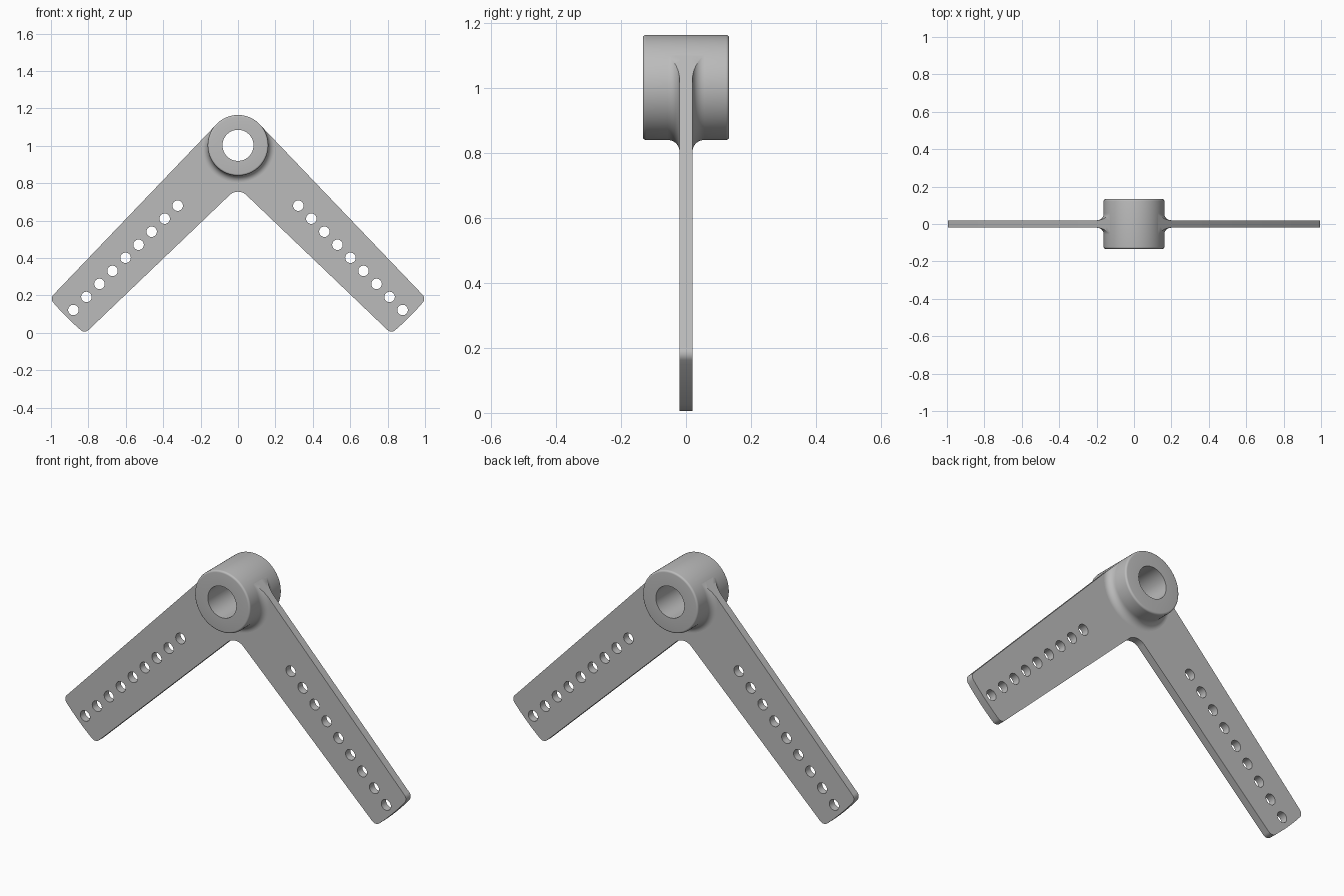
import bpy, bmesh
from math import sin, cos, pi, atan2, sqrt
from mathutils import Vector

cube = bpy.data.objects.get("Cube")
if cube:
    bpy.data.objects.remove(cube)

HUB_Z, HUB_R, BORE_R, HUB_Y = 1.002, 0.162, 0.083, 0.133
PLATE_Y, BLEND = 0.02, 0.036
TAPER = 0.0213          # half angle of the arm taper
ROOT = 0.161            # arm half width at the hub
TIP_R, CORNER, CROTCH = 1.297, 0.03, 0.065
Q = pi / 4

grey = bpy.data.materials.new("metal_grey")
grey.use_nodes = True
COLOUR = (0.5, 0.5, 0.5, 1)
grey.diffuse_color = COLOUR
grey.node_tree.nodes["Principled BSDF"].inputs["Base Color"].default_value = COLOUR


def arc(cx, cy, r, a0, a1, n):
    return [(cx + r * cos(a0 + (a1 - a0) * i / n), cy + r * sin(a0 + (a1 - a0) * i / n))
            for i in range(n + 1)]


def on_arm(along, across):
    """Point on the arm that runs diagonally down from the hub."""
    return (along + across) * cos(Q), HUB_Z + (across - along) * cos(Q)


def finish(obj, angle=0.6):
    obj.data.materials.clear()
    obj.data.materials.append(grey)
    bpy.ops.object.select_all(action='DESELECT')
    obj.select_set(True)
    bpy.context.view_layer.objects.active = obj
    bpy.ops.object.shade_smooth_by_angle(angle=angle)


def new_object(name, bm):
    bmesh.ops.remove_doubles(bm, verts=bm.verts, dist=1e-5)
    bmesh.ops.recalc_face_normals(bm, faces=bm.faces)
    mesh = bpy.data.meshes.new(name)
    bm.to_mesh(mesh)
    bm.free()
    obj = bpy.data.objects.new(name, mesh)
    bpy.context.collection.objects.link(obj)
    return obj


def lathe(name, profile, steps=128):
    """Spin a closed (radius, y) profile about the hub axis."""
    bm = bmesh.new()
    vs = [bm.verts.new((r, y, HUB_Z)) for r, y in profile]
    edges = [bm.edges.new((v, vs[i - 1])) for i, v in enumerate(vs)]
    bmesh.ops.spin(bm, geom=vs + edges, cent=(0, 0, HUB_Z), axis=(0, 1, 0),
                   angle=2 * pi, steps=steps, use_merge=True)
    return new_object(name, bm)


def extruded(name, loops, half):
    """Fill an outline with holes in the xz plane and thicken it along y."""
    curve = bpy.data.curves.new(name, 'CURVE')
    curve.dimensions, curve.fill_mode, curve.extrude = '2D', 'BOTH', half
    for loop in loops:
        spline = curve.splines.new('POLY')
        spline.points.add(len(loop) - 1)
        for p, (x, z) in zip(spline.points, loop):
            p.co = (x, z, 0, 1)
        spline.use_cyclic_u = True
    temp = bpy.data.objects.new(name, curve)
    bpy.context.collection.objects.link(temp)
    graph = bpy.context.evaluated_depsgraph_get()
    bm = bmesh.new()
    bm.from_mesh(temp.evaluated_get(graph).to_mesh())
    for v in bm.verts:
        v.co = Vector((v.co.x, -v.co.z, v.co.y))
    bpy.data.objects.remove(temp)
    return new_object(name, bm)


# Outline of both arms: right half, then mirrored
phi = atan2(ROOT - CORNER - TIP_R * TAPER, TIP_R - CORNER)
up = on_arm((TIP_R - CORNER) * cos(phi), (TIP_R - CORNER) * sin(phi))
low = on_arm((TIP_R - CORNER) * cos(phi), -(TIP_R - CORNER) * sin(phi))
crotch_z = HUB_Z - ROOT / (1 + TAPER) * sqrt(2) - CROTCH / cos(Q - TAPER)
half = (arc(0, HUB_Z, ROOT, 2 * Q, Q - TAPER, 16)
        + arc(*up, CORNER, Q - TAPER, phi - Q, 8)
        + arc(0, HUB_Z, TIP_R, phi - Q, -phi - Q, 12)[1:-1]
        + arc(*low, CORNER, -phi - Q, TAPER - 3 * Q, 8)
        + arc(0, crotch_z, CROTCH, Q + TAPER, 2 * Q, 10))
outline = half + [(-x, z) for x, z in half[-2:0:-1]]

# Row of adjustment holes on each arm, plus clearance inside the hub wall
holes = [arc(0, HUB_Z, 0.12, 0, 2 * pi, 48)[:-1]]
for k in range(9):
    x, z = on_arm(0.456 + 0.0986 * k, 0)
    for side in (1, -1):
        holes.append(arc(side * x, z, 0.028, 0, 2 * pi, 32)[:-1])

arms = extruded("arm_plate", [outline] + holes, PLATE_Y)
finish(arms)

# Hub: bored cylinder with softly rounded outer rims
rim = arc(HUB_R - 0.01, HUB_Y - 0.01, 0.01, 0, 2 * Q, 5)
hub = lathe("hub", [(BORE_R, -HUB_Y)] + [(r, -y) for r, y in rim[::-1]]
            + rim + [(BORE_R, HUB_Y)])
finish(hub)

# Blends between hub and arms, trimmed to the arm outline
trim = extruded("blend_trim", [outline], 0.1)
trim.hide_render = True
for name, s in (("front_blend", -1), ("back_blend", 1)):
    centre = (HUB_R + BLEND, PLATE_Y + BLEND)
    curve = arc(*centre, BLEND, pi, 1.5 * pi, 12)
    profile = curve + [(HUB_R + BLEND, 0.012), (0.13, 0.012), (0.13, PLATE_Y + BLEND)]
    blend = lathe(name, [(r, s * y) for r, y in profile])
    cut = blend.modifiers.new("trim", 'BOOLEAN')
    cut.operation, cut.solver, cut.object = 'INTERSECT', 'EXACT', trim
    bpy.context.view_layer.objects.active = blend
    bpy.ops.object.modifier_apply(modifier=cut.name)
    finish(blend)
bpy.data.objects.remove(trim)
